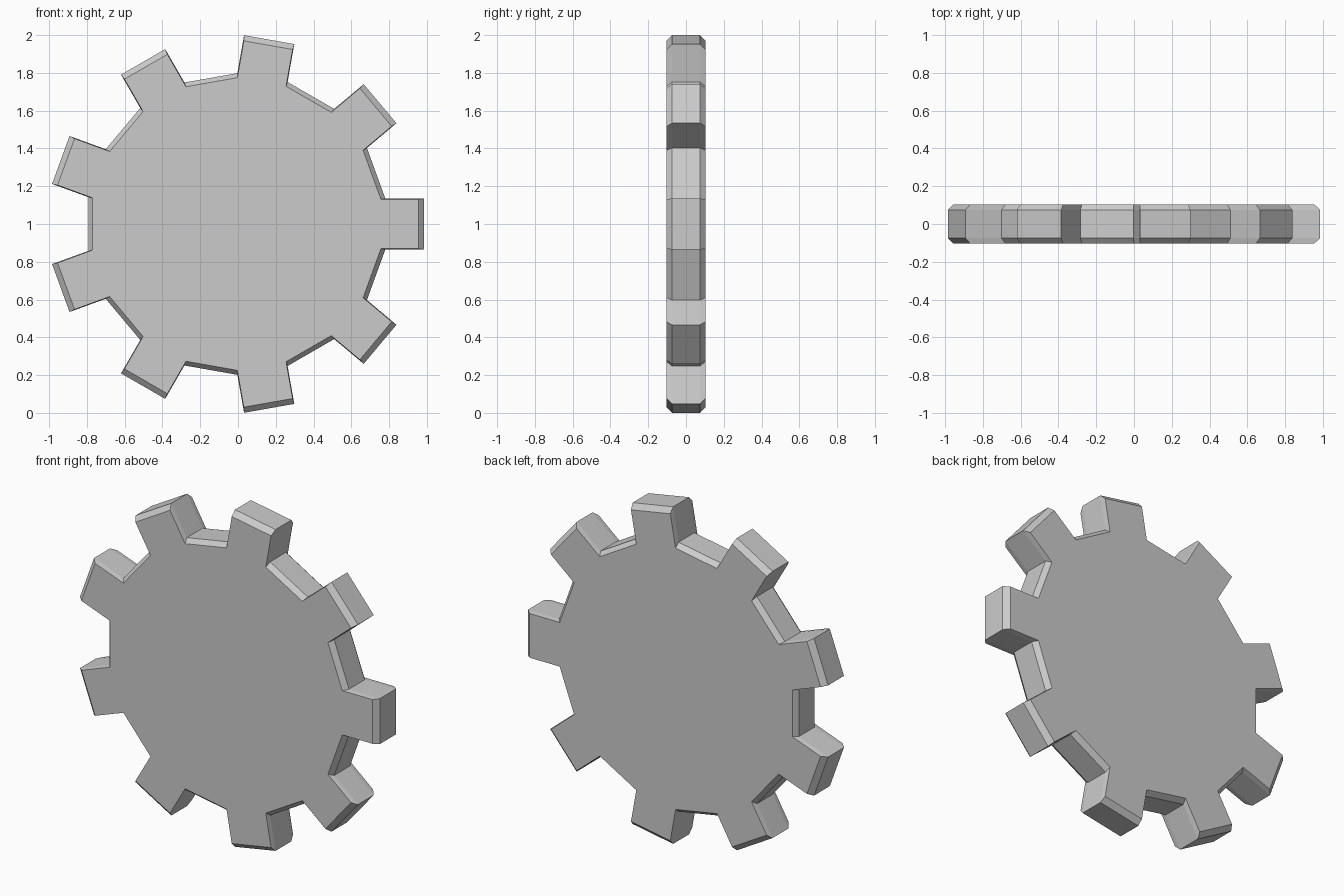
import bpy, bmesh
from math import cos, sin, radians

if "Cube" in bpy.data.objects:
    bpy.data.objects.remove(bpy.data.objects["Cube"])

TEETH, TIP, ROOT, HALF_W = 9, 0.991, 0.787, 0.135
CX, CZ = -0.007, 1.0

# Gear outline: each tooth has parallel sides and a flat tip
outline = []
for i in range(TEETH):
    a = radians(i * 360 / TEETH)
    for r, w in ((ROOT, -HALF_W), (TIP, -HALF_W), (TIP, HALF_W), (ROOT, HALF_W)):
        outline.append((r * cos(a) - w * sin(a), r * sin(a) + w * cos(a)))

# Stack outlines from front to back; the outer ones shrink for the chamfer
bm = bmesh.new()
rings = []
for y, s in ((-0.103, 0.97), (-0.074, 1), (0.074, 1), (0.103, 0.97)):
    rings.append([bm.verts.new((CX + x * s, y, CZ + z * s)) for x, z in outline])
n = len(outline)
for lo, hi in zip(rings, rings[1:]):
    for k in range(n):
        j = (k + 1) % n
        bm.faces.new((lo[k], lo[j], hi[j], hi[k]))

# Flat front and back faces
bm.faces.new(rings[0])
bm.faces.new(rings[-1])
bmesh.ops.recalc_face_normals(bm, faces=bm.faces)

mesh = bpy.data.meshes.new("gear")
bm.to_mesh(mesh)
bm.free()
bpy.context.collection.objects.link(bpy.data.objects.new("gear", mesh))
